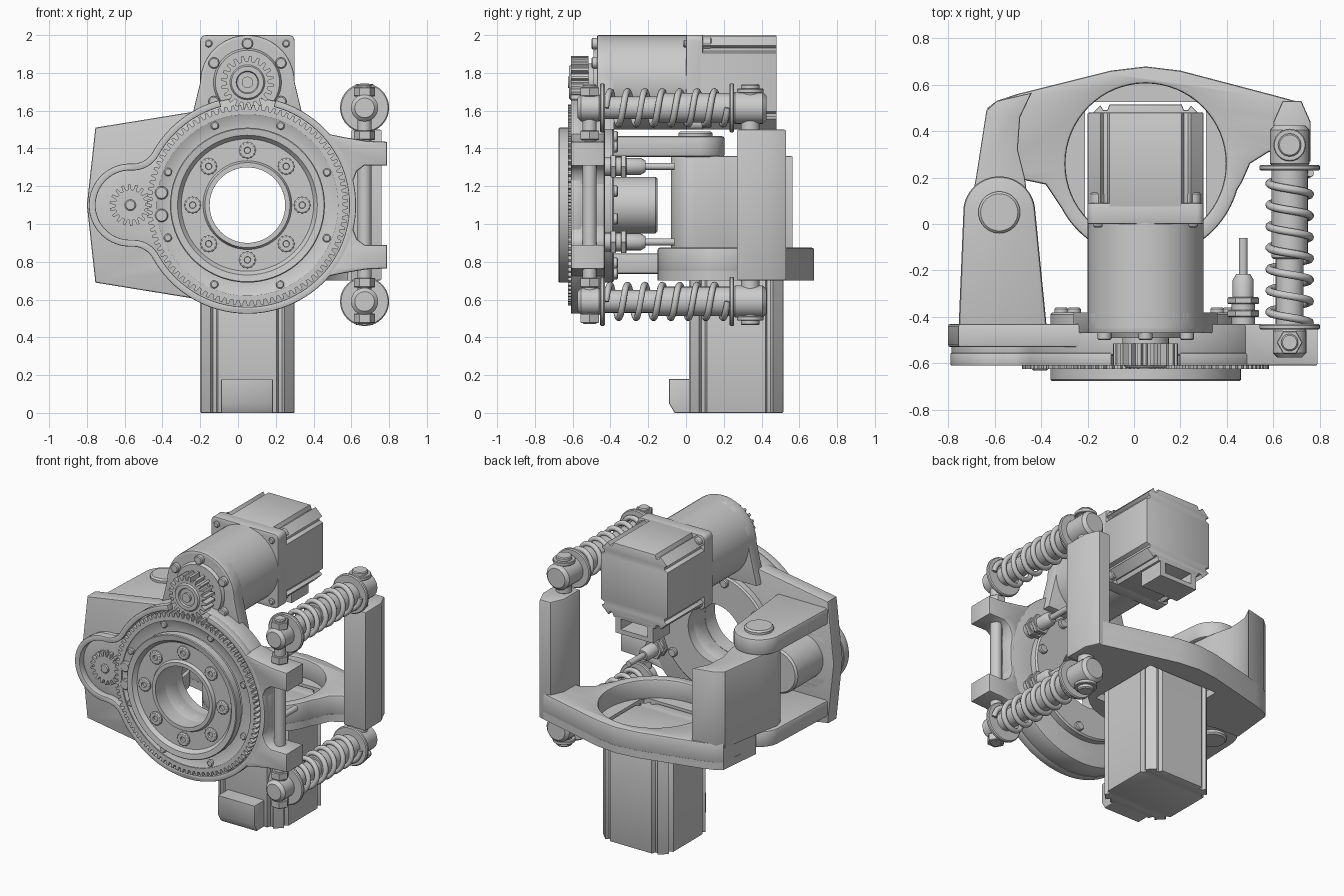
import bpy, bmesh
from math import sin, cos, pi, radians, atan2, sqrt, hypot
from mathutils import Vector

if "Cube" in bpy.data.objects:
    bpy.data.objects.remove(bpy.data.objects["Cube"])

# local (u, v, w) -> world, w runs along the named axis
MAP = {'z': lambda u, v, w: Vector((u, v, w)),
       'y': lambda u, v, w: Vector((u, w, v)),
       'x': lambda u, v, w: Vector((w, u, v))}

def finish(name, bm, angle=35):
    bmesh.ops.remove_doubles(bm, verts=bm.verts, dist=1e-5)
    bmesh.ops.recalc_face_normals(bm, faces=bm.faces)
    me = bpy.data.meshes.new(name)
    bm.to_mesh(me)
    bm.free()
    for p in me.polygons:
        p.use_smooth = True
    me.set_sharp_from_angle(angle=radians(angle))
    ob = bpy.data.objects.new(name, me)
    bpy.context.collection.objects.link(ob)
    return ob

def curve_mesh(cu):
    tmp = bpy.data.objects.new("tmp", cu)
    bpy.context.collection.objects.link(tmp)
    bpy.context.view_layer.update()
    me = bpy.data.meshes.new_from_object(tmp.evaluated_get(bpy.context.evaluated_depsgraph_get()))
    bm = bmesh.new()
    bm.from_mesh(me)
    bpy.data.objects.remove(tmp)
    bpy.data.curves.remove(cu)
    bpy.data.meshes.remove(me)
    return bm

def extr(name, axis, loops, w0, w1, bevel=0.0):
    """Extrude filled 2D loops (inner loops become holes) from w0 to w1."""
    cu = bpy.data.curves.new(name, 'CURVE')
    cu.dimensions, cu.fill_mode = '2D', 'BOTH'
    cu.extrude = (w1 - w0) / 2 - bevel
    cu.bevel_depth, cu.offset, cu.bevel_resolution = bevel, -bevel, 1
    for lp in loops:
        s = cu.splines.new('POLY')
        s.points.add(len(lp) - 1)
        for p, (u, v) in zip(s.points, lp):
            p.co = (u, v, 0, 1)
        s.use_cyclic_u = True
    bm = curve_mesh(cu)
    for v in bm.verts:
        v.co = MAP[axis](v.co.x, v.co.y, v.co.z + (w0 + w1) / 2)
    return finish(name, bm)

def lathe(name, axis, c, prof, n=32, closed=False):
    """Revolve (radius, height) profile around an axis through c=(u, v)."""
    bm = bmesh.new()
    rings = [[bm.verts.new(MAP[axis](c[0] + r * cos(2 * pi * i / n), c[1] + r * sin(2 * pi * i / n), h))
              for i in range(n)] for r, h in prof]
    m = len(rings)
    for k in range(m if closed else m - 1):
        a, b = rings[k], rings[(k + 1) % m]
        for i in range(n):
            j = (i + 1) % n
            bm.faces.new((a[i], a[j], b[j], b[i]))
    if not closed:
        bm.faces.new(rings[0])
        bm.faces.new(rings[-1])
    return finish(name, bm)

def cyl(name, axis, c, r, h0, h1, n=24, ch=0.006):
    return lathe(name, axis, c, [(r - ch, h0), (r, h0 + ch), (r, h1 - ch), (r - ch, h1)], n)

def arc(c, r, a0, a1, n=24):
    return [(c[0] + r * cos(radians(a0 + (a1 - a0) * i / n)), c[1] + r * sin(radians(a0 + (a1 - a0) * i / n)))
            for i in range(n + 1)]

def circle(c, r, n=64):
    return arc(c, r, 0, 360, n)[:-1]

def gear(c, r, n, depth):
    return [(c[0] + q * cos(2 * pi * (i + f) / n), c[1] + q * sin(2 * pi * (i + f) / n))
            for i in range(n) for f, q in ((0, r - depth), (.3, r - depth), (.45, r), (.8, r), (.95, r - depth))]

def rect(u0, u1, v0, v1):
    return [(u0, v0), (u1, v0), (u1, v1), (u0, v1)]

HUB, LOBE, PIN = (.05, 1.1), (-.57, 1.1), (.05, 1.75)

def housing(d, gap=0):
    """Big circle + filleted side lobe, inset by d, open by gap degrees at the top."""
    R, r, f, D = .575 - d, .22 - d, .12 + d, .62
    a = ((R + f) ** 2 - (r + f) ** 2 + D * D) / (2 * D)
    h = sqrt((R + f) ** 2 - a * a)
    F = (HUB[0] - a, HUB[1] + h)
    t, s = atan2(h, a) * 180 / pi, atan2(h, F[0] - LOBE[0]) * 180 / pi
    up = arc(HUB, R, 90 + gap, 180 - t) + arc(F, f, -t, s - 180, 10)[1:] + arc(LOBE, r, s, 180, 16)[1:]
    return up + [(x, 2.2 - z) for x, z in up[-2::-1]] + arc(HUB, R, -90 - gap, 90 - gap, 50)[1:-1 if gap == 0 else None]

# ---- front gear housing
bore = circle(HUB, .2)
extr("housing_plate", 'y', [housing(.004), bore], -.565, -.43, .01)
extr("housing_rim", 'y', [housing(0, 15) + housing(.036, 15)[::-1]], -.61, -.555, .006)
extr("back_plate", 'y', [[(-.2, 1.6), (-.755, 1.51), (-.8, 1.1), (-.755, .69), (-.2, .6)]
                         + arc(HUB, .565, -110, 110, 40), bore], -.53, -.43, .01)
half = [(.56, 1.46), (.68, 1.44), (.79, 1.435), (.79, 1.31), (.67, 1.31), (.63, 1.28), (.61, 1.23)]
extr("fork_bracket", 'y', [arc(HUB, .545, -45, 45) + half + [(x, 2.2 - z) for x, z in half[::-1]]], -.61, -.43, .01)
lathe("rear_flange", 'y', HUB, [(.2, -.44), (.41, -.44), (.41, -.39), (.4, -.38), (.2, -.38)], 64, True)

# ---- ring gear and rotor
extr("ring_gear", 'y', [gear(HUB, .532, 90, .025), circle(HUB, .48, 90)], -.625, -.55)
lathe("ring_dish", 'y', HUB, [(.485, -.62), (.44, -.6), (.4, -.6), (.4, -.55), (.485, -.55)], 72, True)
lathe("rotor_flange", 'y', HUB, [(.2, -.665), (.225, -.665), (.235, -.645), (.35, -.645), (.37, -.67),
                                 (.405, -.675), (.41, -.67), (.41, -.62), (.2, -.56)], 72, True)
for i in range(8):
    a = i * pi / 4
    p = (HUB[0] + .29 * cos(a), HUB[1] + .29 * sin(a))
    lathe("rotor_screw", 'y', p, [(.045, -.64), (.045, -.655), (.038, -.66), (.018, -.66), (.016, -.648)], 12)
    q = (HUB[0] + .455 * cos(a + .39), HUB[1] + .455 * sin(a + .39))
    cyl("ring_screw", 'y', q, .022, -.622, -.59, 12)
    cyl("rear_screw", 'y', (HUB[0] + .37 * cos(a + .2), HUB[1] + .37 * sin(a + .2)), .03, -.39, -.36, 12)

# ---- encoder gear in the lobe with its housing and idler rollers
extr("lobe_gear", 'y', [gear(LOBE, .11, 18, .03)], -.6, -.55)
cyl("lobe_hub", 'y', LOBE, .03, -.61, -.59, 16)
cyl("lobe_motor", 'y', LOBE, .15, -.45, -.15, 40, .012)
for z in (1.045, 1.165):
    cyl("idler_roller", 'y', (-.405, z), .035, -.63, -.56, 20)

# ---- motors: shared cross-section with grooved corners
def motor_section(c):
    q = [(.25, .155), (.225, .165), (.225, .182), (.245, .195), (.195, .245), (.182, .225), (.165, .225), (.155, .25)]
    pts = []
    for k in range(4):
        s, t = [(1, 0), (0, 1), (-1, 0), (0, -1)][k]
        pts += [(c[0] + s * x - t * y, c[1] + t * x + s * y) for x, y in q]
    return pts

def plate_section(c, h, r):
    return [p for k, (sx, sy) in enumerate(((1, 1), (-1, 1), (-1, -1), (1, -1)))
            for p in arc((c[0] + sx * (h - r), c[1] + sy * (h - r)), r, 90 * k, 90 * k + 90, 5)]

extr("upper_motor_body", 'y', [motor_section(PIN)], .07, .48, .006)
extr("upper_motor_plate", 'y', [plate_section(PIN, .25, .03)], 0, .09, .006)
extr("upper_motor_connector", 'y', [rect(-.09, .19, 1.4, 1.53), rect(-.05, .15, 1.43, 1.5)], .3, .48)
lathe("upper_gearbox", 'y', PIN, [(.12, -.49), (.17, -.49), (.18, -.47), (.235, -.47), (.25, -.45), (.25, .01)], 48)
extr("motor_mount", 'y', [arc(PIN, .25, 0, 180) + [(-.26, 1.5), (.36, 1.5)]], -.47, -.38, .006)
extr("pinion", 'y', [gear(PIN, .14, 20, .03)], -.61, -.515)
lathe("pinion_hub", 'y', PIN, [(.1, -.48), (.1, -.6), (.085, -.62), (.06, -.62), (.05, -.6), (.03, -.6), (.03, -.625)], 32)
for i in range(6):
    a = radians(30 + 60 * i)
    cyl("gearbox_screw", 'y', (PIN[0] + .205 * cos(a), PIN[1] + .205 * sin(a)), .03, -.5, -.45, 12)
for sx in (-1, 1):
    for sz in (-1, 1):
        c = (PIN[0] + .205 * sx, PIN[1] + .205 * sz)
        cyl("plate_bolt", 'y', c, .033, .08, .135, 12)
        cyl("plate_bolt_tip", 'y', c, .02, -.015, .01, 12)

LOW = (.05, .265)
extr("lower_motor_body", 'z', [motor_section(LOW)], 0, .74, .006)
extr("lower_motor_connector", 'x', [[(.03, 0), (-.06, 0), (-.09, .05), (-.09, .18), (.03, .18)]], -.09, .185, .008)

# ---- rear frame: ring base, side post and pivot block
RING = (.05, .26)
outer = [(-.66, .2), (-.63, .5), (-.59, .53), (-.5, .56), (-.1, .66), (.05, .678), (.2, .66), (.6, .555), (.71, .525),
         (.75, .44), (.75, .29), (.58, .31), (.5, .26), (.465, .18)] + arc(RING, .41, -16, -152, 40) + [(-.38, .17), (-.5, .195)]
extr("frame_ring", 'z', [outer, circle(RING, .345)], .74, .875, .012)
extr("frame_floor", 'z', [outer, rect(-.21, .31, .005, .525)], .7, .75)
extr("frame_post", 'z', [[(.6, .27), (.76, .27), (.76, .44), (.72, .53), (.64, .53), (.6, .44)]], .7, 1.5, .01)
PIV = (-.58, .05)
extr("pivot_block", 'z', [arc(PIV, .13, -180, 0) + [(-.47, .2), (-.5, .32), (-.49, .46), (-.44, .565), (-.59, .53), (-.635, .49),
                          (-.68, .2)]], .84, 1.36, .008)
extr("pivot_block_foot", 'z', [[(-.66, .2), (-.45, .2), (-.44, .565), (-.59, .53), (-.63, .49)]], .7, .86)

# ---- hinge arms from the back plate to the pivot
for z0, z1 in ((1.355, 1.465), (.735, .845)):
    extr("hinge_arm", 'z', [arc(PIV, .155, 172, 8) + [(-.375, -.45), (-.755, -.45)]], z0, z1, .015)
cyl("pivot_pin", 'z', PIV, .09, .71, 1.49, 32, .01)

# ---- sprung dampers
X = .67
for z, up in ((1.615, 1), (.59, -1)):
    c = (X, z)
    cyl("damper_body", 'y', c, .078, -.15, .24, 32)
    cyl("damper_rod", 'y', c, .06, -.45, -.1, 24)
    for y in (-.455, .23):
        cyl("spring_seat", 'y', c, .13, y, y + .025, 40)
    cyl("front_eye", 'y', c, .072, -.575, -.44, 28, .02)
    cyl("rear_eye", 'y', c, .085, .24, .425, 28, .02)
    cyl("rear_bolt", 'z', (X, .34), .05, min(z - up * .12, z + up * .125), max(z - up * .12, z + up * .125), 16)
    cyl("rear_bolt_washer", 'z', (X, .34), .07, z + up * .09 - .012, z + up * .09 + .012, 24, .004)
    cu = bpy.data.curves.new("spring", 'CURVE')
    cu.dimensions, cu.bevel_depth, cu.bevel_resolution, cu.use_fill_caps = '3D', .017, 2, True
    s = cu.splines.new('POLY')
    n = 7 * 24
    s.points.add(n)
    for i, p in enumerate(s.points):
        a = 2 * pi * i / 24
        p.co = (X + .088 * cos(a), -.425 + .645 * i / n, z + .088 * sin(a), 1)
    finish("spring", curve_mesh(cu), 60)

# ---- front hinge rod through the fork and both damper eyes
cyl("hinge_rod", 'z', (X, -.51), .037, .47, 1.74, 20)
for z in (.5, .69, 1.47, 1.7):
    cyl("hinge_nut", 'z', (X, -.51), .056, z - .025, z + .025, 6, .004)

# ---- cable probes on the back of the housing
for z in (.905, 1.305):
    lathe("probe", 'y', (.47, z), [(.05, -.45), (.05, -.34), (.045, -.34), (.045, -.24), (.03, -.215),
                                   (.019, -.215), (.019, -.06)], 16)
    for y in (-.4, -.345):
        cyl("probe_nut", 'y', (.47, z), .068, y, y + .03, 6, .004)
